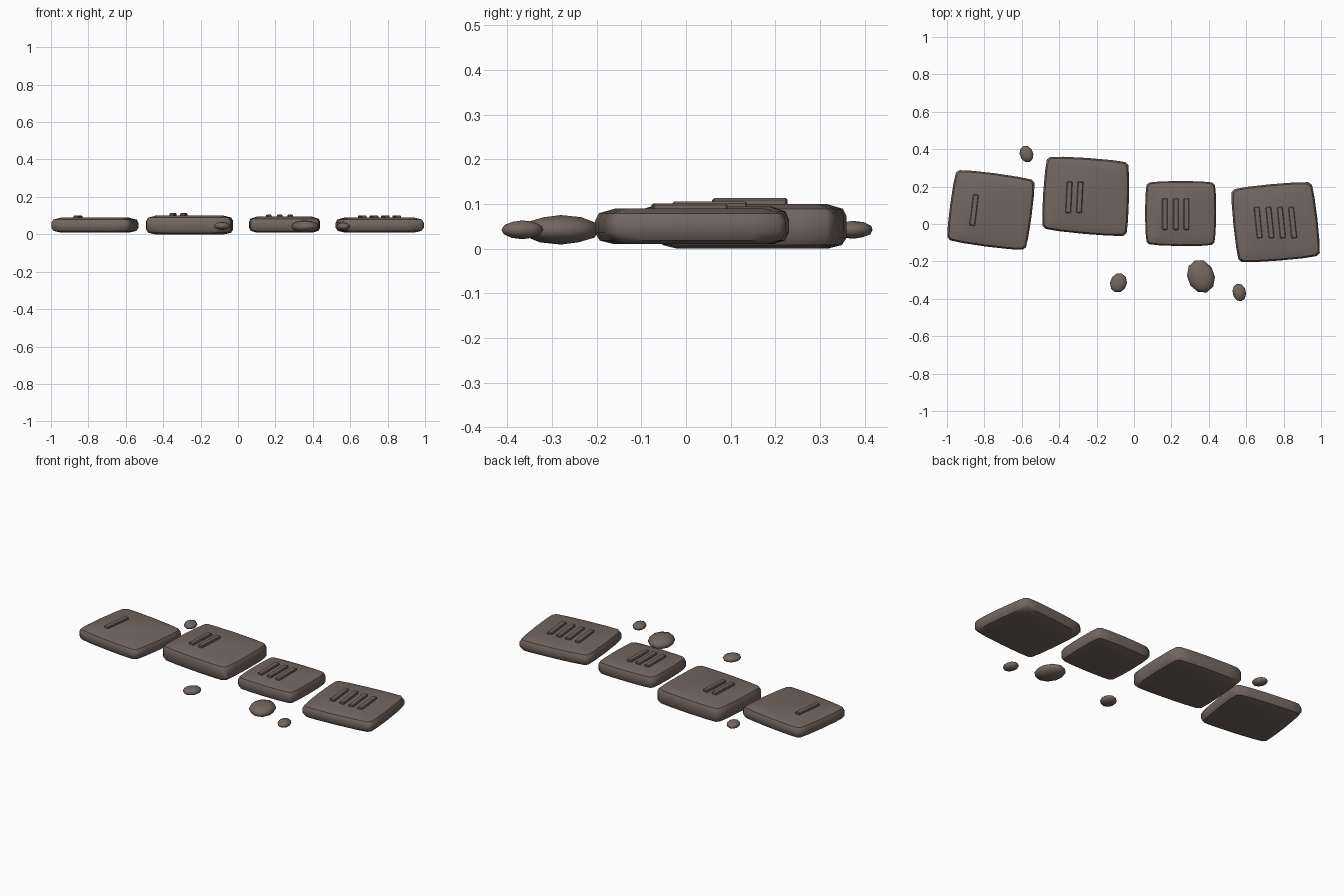
import bpy, bmesh, math
from mathutils import Vector, Matrix

cube = bpy.data.objects.get("Cube")
if cube:
    bpy.data.objects.remove(cube, do_unlink=True)

stone = bpy.data.materials.new("warm_grey_stone")
stone.use_nodes = True
colour = (0.17, 0.135, 0.12, 1)
stone.diffuse_color = colour
bsdf = stone.node_tree.nodes["Principled BSDF"]
bsdf.inputs["Base Color"].default_value = colour
bsdf.inputs["Roughness"].default_value = 0.9


def finish(name, bm, angle):
    bmesh.ops.recalc_face_normals(bm, faces=bm.faces)
    mesh = bpy.data.meshes.new(name)
    bm.to_mesh(mesh)
    bm.free()
    mesh.materials.append(stone)
    obj = bpy.data.objects.new(name, mesh)
    bpy.context.collection.objects.link(obj)
    bpy.ops.object.select_all(action="DESELECT")
    obj.select_set(True)
    bpy.context.view_layer.objects.active = obj
    bpy.ops.object.shade_smooth_by_angle(angle=math.radians(angle))


# Pillowed slab: clipped corners, slightly bulging edges, stacked rings
def slab(name, corners, low, high):
    pts = [Vector(c) for c in corners]
    centre = sum(pts, Vector((0, 0))) / 4
    outline = []
    for i, a in enumerate(pts):
        b = pts[(i + 1) % 4]
        middle = (a + b) / 2
        bulge = (middle - centre).normalized() * 0.008
        outline += [a.lerp(b, 0.04), a.lerp(b, 0.2) + bulge * 0.7,
                    middle + bulge, a.lerp(b, 0.8) + bulge * 0.7, a.lerp(b, 0.96)]
    profile = [(0.8, low), (0.95, low + 0.008), (1, low + 0.025),
               (1, high - 0.028), (0.96, high - 0.011), (0.78, high)]
    bm = bmesh.new()
    rings = []
    for scale, z in profile:
        rings.append([bm.verts.new((*(centre + (p - centre) * scale), z)) for p in outline])
    n = len(outline)
    for a, b in zip(rings, rings[1:]):
        for i in range(n):
            j = (i + 1) % n
            bm.faces.new((a[i], a[j], b[j], b[i]))
    bm.faces.new(rings[0][::-1])
    bm.faces.new(rings[-1])
    finish(name, bm, 40)


# Raised tally bar with softened edges
def bar(name, x, y, top, turn):
    bm = bmesh.new()
    bmesh.ops.create_cube(bm, size=1, matrix=Matrix.Diagonal((0.03, 0.168, 0.03, 1)))
    bmesh.ops.bevel(bm, geom=bm.edges[:], offset=0.004, segments=1, affect="EDGES")
    place = Matrix.Translation((x, y, top - 0.015)) @ Matrix.Rotation(math.radians(turn), 4, "Z")
    bmesh.ops.transform(bm, matrix=place, verts=bm.verts)
    finish(name, bm, 30)


# Flattened pebble
def pebble(name, place, radii, turn):
    bm = bmesh.new()
    bmesh.ops.create_icosphere(bm, subdivisions=2, radius=1)
    matrix = (Matrix.Translation(place) @ Matrix.Rotation(math.radians(turn), 4, "Z")
              @ Matrix.Diagonal((*radii, 1)))
    bmesh.ops.transform(bm, matrix=matrix, verts=bm.verts)
    finish(name, bm, 60)


# Four stepping slabs: corners, bottom, top, bar centres, bar y, bar top, bar turn
slabs = {
    "first": ([(-0.95, 0.29), (-0.53, 0.235), (-0.58, -0.14), (-1.0, -0.085)],
              0.01, 0.089, [-0.855], 0.075, 0.1, -7),
    "second": ([(-0.465, 0.36), (-0.03, 0.33), (-0.04, -0.065), (-0.49, -0.025)],
               0.0, 0.1, [-0.348, -0.29], 0.143, 0.113, -3),
    "third": ([(0.067, 0.222), (0.433, 0.222), (0.43, -0.112), (0.067, -0.108)],
              0.01, 0.094, [0.165, 0.224, 0.28], 0.053, 0.105, 0),
    "fourth": ([(0.52, 0.185), (0.95, 0.225), (0.995, -0.17), (0.56, -0.205)],
               0.01, 0.09, [0.664, 0.727, 0.788, 0.848], 0.008, 0.101, 6),
}
for key, (corners, low, high, xs, y, top, turn) in slabs.items():
    slab(key + "_slab", corners, low, high)
    for i, x in enumerate(xs):
        bar(f"{key}_slab_bar_{i + 1}", x, y, top, turn)

# Loose pebbles around the path
pebble("back_pebble", (-0.575, 0.374, 0.042), (0.036, 0.046, 0.02), 20)
pebble("middle_pebble", (-0.083, -0.315, 0.044), (0.045, 0.053, 0.021), -20)
pebble("large_pebble", (0.358, -0.28, 0.042), (0.073, 0.091, 0.033), 20)
pebble("front_pebble", (0.563, -0.366, 0.042), (0.036, 0.048, 0.021), 12)
